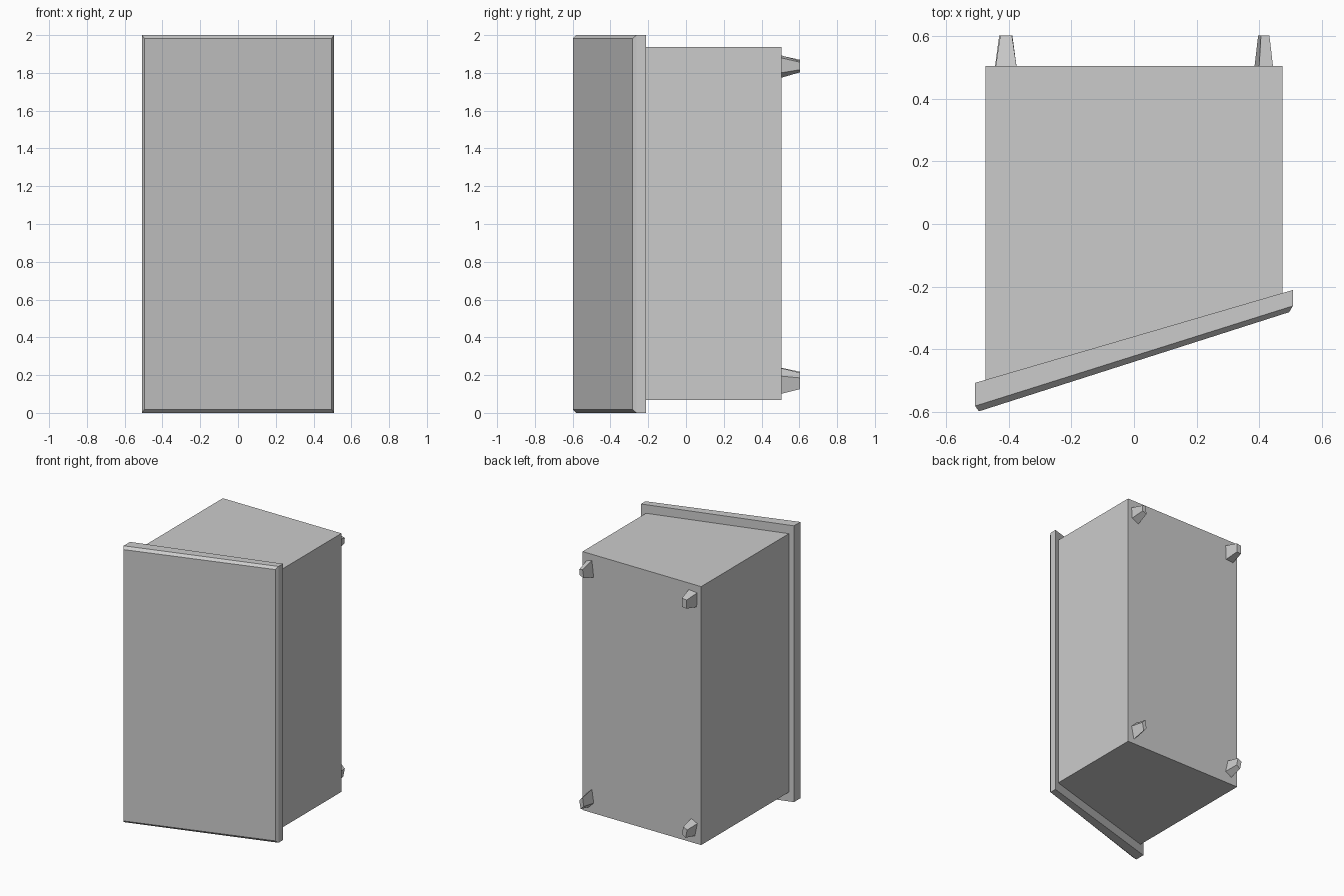
import bpy, bmesh

if "Cube" in bpy.data.objects:
    bpy.data.objects.remove(bpy.data.objects["Cube"])


def loft(name, rings):
    """Bridge a stack of equal-length point rings and cap both ends."""
    bm = bmesh.new()
    loops = [[bm.verts.new(p) for p in ring] for ring in rings]
    n = len(rings[0])
    for a, b in zip(loops, loops[1:]):
        for i in range(n):
            j = (i + 1) % n
            bm.faces.new((a[i], a[j], b[j], b[i]))
    bm.faces.new(loops[0])
    bm.faces.new(loops[-1])
    bmesh.ops.recalc_face_normals(bm, faces=bm.faces)
    mesh = bpy.data.meshes.new(name)
    bm.to_mesh(mesh)
    bm.free()
    obj = bpy.data.objects.new(name, mesh)
    bpy.context.collection.objects.link(obj)
    return obj


def upright_rect(x, y_left, y_right, z0, z1):
    return [(-x, y_left, z0), (x, y_right, z0), (x, y_right, z1), (-x, y_left, z1)]


# Box body with a slanted front
plan = [(-0.475, 0.505), (0.475, 0.505), (0.475, -0.222), (-0.475, -0.5)]
loft("cabinet_body", [[(x, y, z) for x, y in plan] for z in (0.067, 1.938)])

# Slanted front panel with a chamfered face
loft("front_panel", [
    upright_rect(0.508, -0.508, -0.211, 0, 2),
    upright_rect(0.508, -0.582, -0.262, 0, 2),
    upright_rect(0.496, -0.599, -0.282, 0.018, 1.982),
])


# Four slightly crooked tapered pegs on the back
def peg(name, quad, sx, sz):
    cx = (min(p[0] for p in quad) + max(p[0] for p in quad)) / 2
    cz = (min(p[1] for p in quad) + max(p[1] for p in quad)) / 2
    base = [(x, 0.5, z) for x, z in quad]
    tip = [(cx + (x - cx) * sx, 0.603, cz + (z - cz) * sz) for x, z in quad]
    loft(name, [base, tip])


peg("peg_top_right", [(0.40, 1.894), (0.445, 1.88), (0.44, 1.80), (0.385, 1.773)], 0.6, 0.5)
peg("peg_top_left", [(-0.443, 1.885), (-0.375, 1.892), (-0.378, 1.785), (-0.44, 1.78)], 0.55, 0.6)
peg("peg_bottom_right", [(0.40, 0.238), (0.445, 0.195), (0.425, 0.10), (0.385, 0.14)], 0.6, 0.63)
peg("peg_bottom_left", [(-0.445, 0.215), (-0.395, 0.24), (-0.375, 0.15), (-0.425, 0.12)], 0.6, 0.63)
